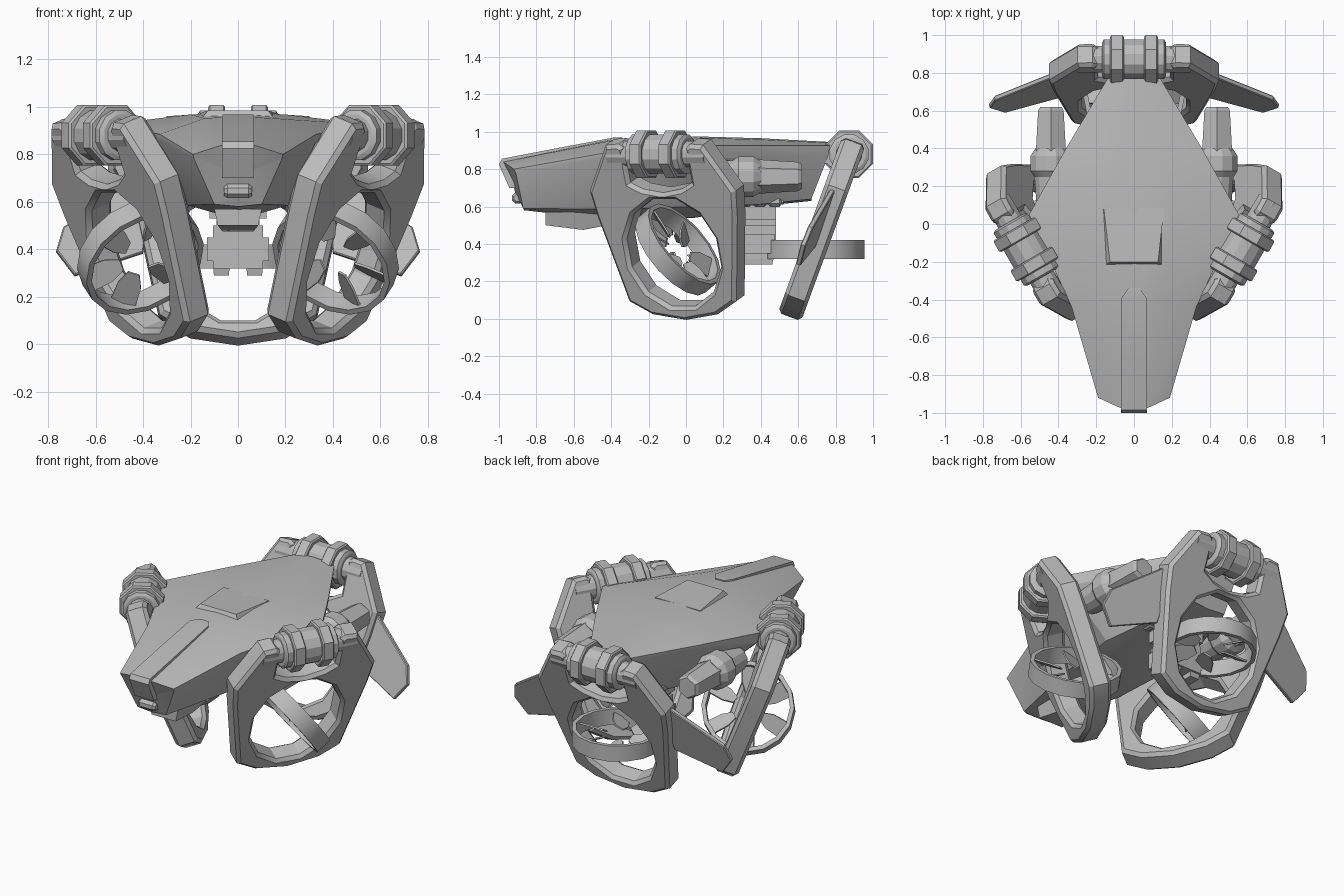
import bpy, bmesh, math
from mathutils import Matrix, Vector

if "Cube" in bpy.data.objects:
    bpy.data.objects.remove(bpy.data.objects["Cube"])

grey = bpy.data.materials.new("hull grey")
grey.diffuse_color = (0.5, 0.5, 0.5, 1)
grey.use_nodes = True
grey.node_tree.nodes["Principled BSDF"].inputs["Base Color"].default_value = grey.diffuse_color
T, R = Matrix.Translation, Matrix.Rotation
rad = math.radians


def finish(name, bm, m=Matrix()):
    bm.transform(m)
    bmesh.ops.recalc_face_normals(bm, faces=bm.faces)
    me = bpy.data.meshes.new(name)
    bm.to_mesh(me)
    bm.free()
    me.materials.append(grey)
    ob = bpy.data.objects.new(name, me)
    bpy.context.collection.objects.link(ob)
    return ob


def loft(name, rings, m=Matrix()):
    bm = bmesh.new()
    vs = [[bm.verts.new(p) for p in r] for r in rings]
    n = len(vs[0])
    for a, b in zip(vs, vs[1:]):
        for i in range(n):
            bm.faces.new((a[i], a[(i + 1) % n], b[(i + 1) % n], b[i]))
    bm.faces.new(vs[0])
    bm.faces.new(vs[-1][::-1])
    return finish(name, bm, m)


def turned(name, profile, sides, m):
    """Solid of revolution about local z; profile is (height, radius)."""
    off = math.pi / sides
    ring = [(math.cos(2 * math.pi * i / sides + off), math.sin(2 * math.pi * i / sides + off))
            for i in range(sides)]
    return loft(name, [[(r * c, r * s, h) for c, s in ring] for h, r in profile], m)


def box(name, x0, x1, y0, y1, z0, z1, taper=1.0):
    """Box whose bottom is scaled by taper."""
    cx, cy = (x0 + x1) / 2, (y0 + y1) / 2
    def ring(z, k):
        return [(cx + k * (x - cx), cy + k * (y - cy), z)
                for x, y in ((x0, y0), (x1, y0), (x1, y1), (x0, y1))]
    return loft(name, [ring(z0, taper), ring(z1, 1)])


def plate(name, loops, half, bevel, m):
    """Bevelled plate cut from flat outlines, later loops being holes."""
    cu = bpy.data.curves.new(name, 'CURVE')
    cu.dimensions, cu.fill_mode = '2D', 'BOTH'
    cu.extrude, cu.bevel_depth, cu.offset, cu.bevel_resolution = half - bevel, bevel, -bevel, 0
    for lp in loops:
        sp = cu.splines.new('POLY')
        sp.points.add(len(lp) - 1)
        for p, (x, y) in zip(sp.points, lp):
            p.co = (x, y, 0, 1)
        sp.use_cyclic_u = True
    tmp = bpy.data.objects.new(name, cu)
    bpy.context.collection.objects.link(tmp)
    dg = bpy.context.evaluated_depsgraph_get()
    me = bpy.data.meshes.new_from_object(tmp.evaluated_get(dg))
    bm = bmesh.new()
    bm.from_mesh(me)
    bpy.data.objects.remove(tmp)
    bmesh.ops.remove_doubles(bm, verts=bm.verts, dist=1e-4)
    return finish(name, bm, m)


def mirrored(half):
    """Full ring from a half ring that runs top centre to bottom centre."""
    return half + [(-x, y, z) for x, y, z in half[-2:0:-1]]


# Main hull, with the nose face drawn out to a shallow ridge
nose = [(0, -.985, .84), (.07, -.975, .838), (.19, -.92, .80), (.185, -.91, .78), (.10, -.87, .59), (0, -.865, .58)]
nose_tip = [tuple(Vector(p).lerp(Vector((0, -.93, .71)), .75)) for p in nose]
loft("hull", [mirrored(h) for h in (
    nose_tip, nose,
    [(0, -.40, .96), (.14, -.40, .952), (.33, -.44, .885), (.33, -.44, .86), (.21, -.38, .585), (0, -.38, .525)],
    [(0, .05, .975), (.20, .05, .968), (.555, .05, .925), (.54, .05, .86), (.25, .05, .60), (0, .05, .54)],
    [(0, .40, .965), (.16, .40, .958), (.36, .40, .925), (.35, .40, .86), (.20, .38, .61), (0, .38, .60)],
    [(0, .77, .945), (.08, .77, .94), (.14, .77, .925), (.14, .76, .87), (.12, .67, .64), (0, .67, .63)])])

# Long dorsal strip that wraps over the nose
strip = [(.03, -.34, .968, -.34, .94), (.065, -.39, .968, -.39, .92), (.068, -.70, .91, -.70, .85),
         (.068, -.985, .855, -.94, .80), (.068, -1.0, .825, -.93, .80), (.068, -.945, .70, -.88, .70)]
loft("nose_strip", [[(-w, y, z), (w, y, z), (w, b, c), (-w, b, c)] for w, y, z, b, c in strip])
turned("nose_sensor", [(-.06, .02), (-.045, .032), (.045, .032), (.06, .02)], 8,
       T((0, -.90, .645)) @ R(rad(90), 4, 'Y'))

# Raised wedge on the back
loft("back_wedge", [[(-.16, .085, .95), (.16, .085, .95), (.16, .085, .973), (-.16, .085, .973)],
                    [(-.167, -.23, .93), (.167, -.23, .93), (.127, -.20, .985), (-.127, -.20, .985)]])

# Chin, belly box and feet
loft("chin", [[(-.10, -.75, .57), (.10, -.75, .57), (.085, -.75, .50), (-.085, -.75, .50)],
              [(-.10, -.55, .57), (.10, -.55, .57), (.065, -.55, .475), (-.065, -.55, .475)],
              [(-.10, -.42, .57), (.10, -.42, .57), (.07, -.42, .50), (-.07, -.42, .50)]])
box("belly_neck", -.09, .09, .28, .48, .44, .62)
box("belly_top", -.12, .12, .28, .48, .53, .62)
box("belly_box", -.105, .105, .28, .48, .32, .50)
box("belly_rail", -.13, .13, .285, .475, .35, .45)
for s in (-1, 1):
    box("belly_foot", s * .07 - .035, s * .07 + .035, .30, .47, .29, .33, .9)
    # Ribbed hoses beside the belly box
    turned("ribbed_hose", [(.28 + .01 * i, .035 if i % 8 in (1, 2, 3, 4, 5, 6) else .02) for i in range(25)],
           8, T((s * .15, 0, .63)) @ R(rad(-90), 4, 'X'))
    # Rear thrusters
    place = T((s * .44, 0, .76)) @ R(rad(-90), 4, 'X')
    turned("thruster_collar", [(.12, .08), (.25, .09), (.28, .112), (.36, .112), (.40, .085)], 12, place)
    turned("thruster_nozzle", [(.38, .092), (.60, .078), (.62, .065)], 6, place)

# Arm frames: outline and hole in plate coordinates, measured below the hinge
LEAN, HINGE = rad(20.1), .88


def along(pts):
    return [(u, (z - HINGE) / math.cos(LEAN)) for u, z in pts]


half_frame = [(0, .69), (.12, .71), (.19, .745), (.19, .93), (.22, .95), (.30, .945), (.45, .70),
              (.43, .56), (.33, .11), (.20, .04), (0, .01)]
frame = half_frame + [(-u, z) for u, z in half_frame[-2:0:-1]]
hole = [(.285 * math.cos(math.pi * (i + .5) / 6), .37 + .295 * math.sin(math.pi * (i + .5) / 6))
        for i in range(12)]
fin = [(.36, .74), (.45, .68), (.74, .47), (.77, .37), (.69, .27), (.40, .38)]


def fan(label, m):
    """Open ring with short inward blades."""
    bm = bmesh.new()
    n = 16
    prof = [(.27, -.05), (.27, .05), (.245, .05), (.245, -.05)]
    vs = [[bm.verts.new((r * math.cos(2 * math.pi * i / n), r * math.sin(2 * math.pi * i / n), z))
           for r, z in prof] for i in range(n)]
    for i in range(n):
        a, b = vs[i], vs[(i + 1) % n]
        for k in range(4):
            bm.faces.new((a[k], b[k], b[(k + 1) % 4], a[(k + 1) % 4]))
    finish(label + "_ring", bm, m)
    for i in range(6):
        turn = m @ R(2 * math.pi * i / 6, 4, 'Z') @ R(rad(30), 4, 'X')
        loft(label + "_blade", [[(x, -w, -.005), (x, w, -.005), (x, w, .005), (x, -w, .005)]
                                for x, w in ((.09, .025), (.15, .05), (.25, .055))], turn)


def arm(label, centre, spin, tilt):
    base = T(centre) @ R(rad(spin), 4, 'Z')
    lean = base @ R(math.pi / 2 - LEAN, 4, 'X')
    plate(label + "_frame", [along(frame), along(hole)], .066, .02, lean)
    # Hinge bar, middle drum and clamp bands
    bar = base @ R(rad(90), 4, 'Y')
    turned(label + "_hinge_bar", [(-.30, .072), (.30, .072)], 12, bar)
    turned(label + "_hinge_drum", [(-.17, .09), (-.16, .108), (.16, .108), (.17, .09)], 12, bar)
    for s in (-1, 1):
        turned(label + "_clamp", [(s * .09 - .036, .128), (s * .09 - .029, .138),
                                  (s * .09 + .029, .138), (s * .09 + .036, .128)], 8, bar)
    # Fan sits in the middle of the frame hole
    mid = Vector((0, (.37 - HINGE) * math.tan(LEAN), .37 - HINGE))
    fan(label + "_fan", base @ T(mid) @ R(rad(tilt), 4, 'Y'))
    return lean


arm("right", (.573, -.135, HINGE), -120, -53)
arm("left", (-.573, -.135, HINGE), 120, 53)
tail = arm("tail", (0, .872, HINGE), 0, 0)

# Tail side fins, swept slightly forward, and the tail bracket
for s in (-1, 1):
    pts = along([(s * (u - .4), z) for u, z in fin])
    plate("tail_fin", [pts if s < 0 else pts[::-1]], .014, .005,
          tail @ T((s * .4, 0, .012)) @ R(rad(-s * 8), 4, 'Y'))
    box("tail_bracket", s * .10 - .03, s * .10 + .03, .68, .87, .83, .93)

# Smooth shading with crisp edges
for ob in bpy.context.scene.objects:
    ob.select_set(True)
    bpy.context.view_layer.objects.active = ob
bpy.ops.object.shade_smooth_by_angle(angle=rad(25))
